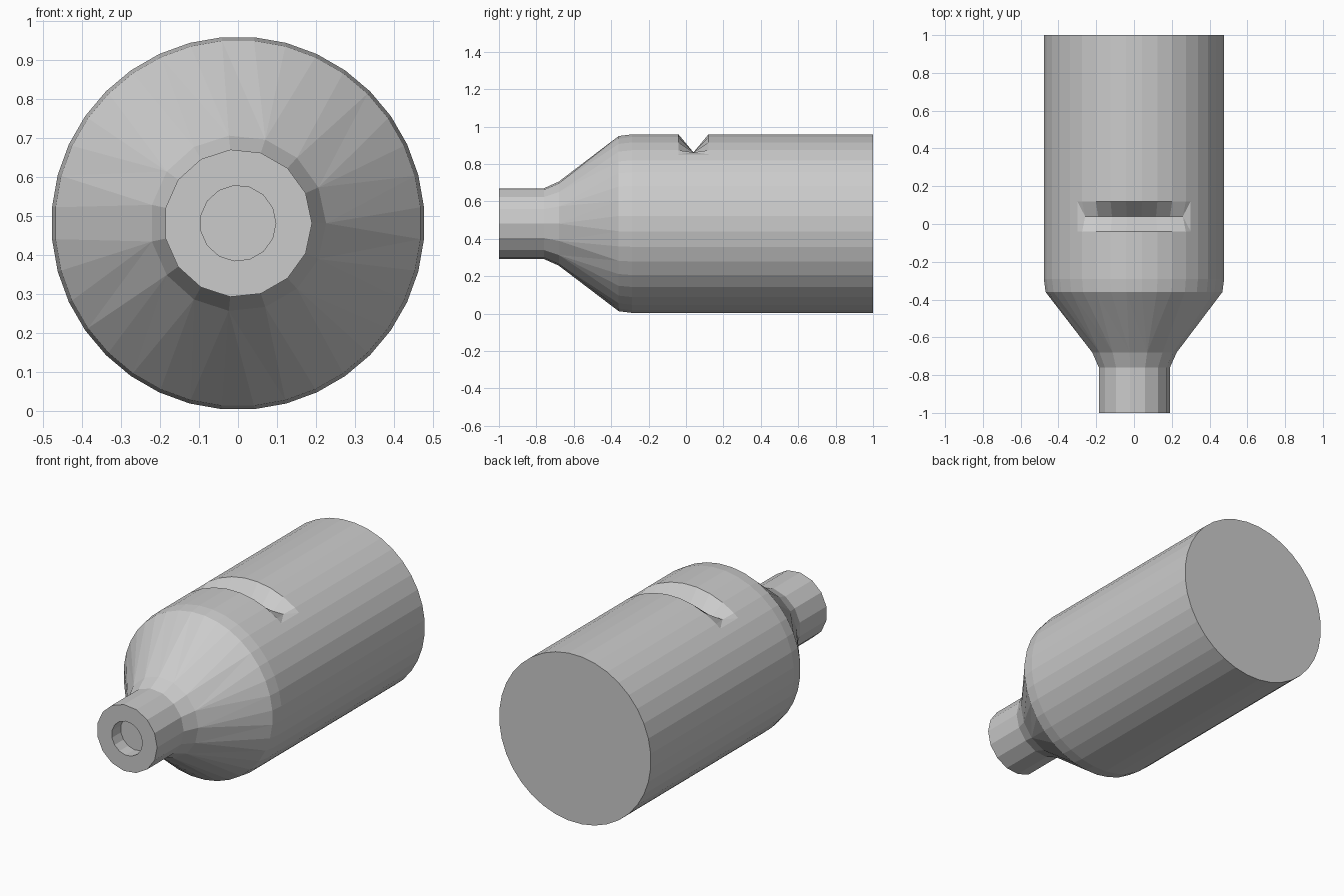
import bpy
import bmesh
import math
from mathutils import Vector

cube = bpy.data.objects.get("Cube")
if cube:
    bpy.data.objects.remove(cube)

AXIS_Z = 0.481
bm = bmesh.new()


def ring(y, radius, sides, offset=0.0, notch_points=False):
    """Loop of vertices around the long axis, with optional notch end points."""
    pts = []
    for i in range(sides):
        a = math.radians(offset) + math.tau * i / sides
        pts.append(Vector((radius * math.cos(a), y, AXIS_Z + radius * math.sin(a))))
    if notch_points:
        pts.insert(13, pts[12].lerp(pts[13], 0.4))
        pts.insert(5, pts[4].lerp(pts[5], 0.6))
    return [bm.verts.new(p) for p in pts]


def bridge(a, b, skip=()):
    """Quads between rings of equal count."""
    n = len(a)
    for i in range(n):
        if i not in skip:
            j = (i + 1) % n
            bm.faces.new((a[i], a[j], b[j], b[i]))


def zip_rings(a, b):
    """Triangles between rings of different count, advancing by angle."""
    def angle(loop, k):
        v = loop[k % len(loop)].co
        return math.atan2(v.z - AXIS_Z, v.x) % math.tau + math.tau * (k // len(loop))
    i = j = 0
    while i < len(a) or j < len(b):
        va, vb = a[i % len(a)], b[j % len(b)]
        if j == len(b) or (i < len(a) and angle(a, i + 1) <= angle(b, j + 1)):
            i += 1
            bm.faces.new((va, a[i % len(a)], vb))
        else:
            j += 1
            bm.faces.new((va, b[j % len(b)], vb))


# Main barrel with a rounded shoulder
barrel = [ring(y, r, 36, 5, True) for y, r in
          ((1, 0.479), (0.12, 0.479), (-0.04, 0.479), (-0.29, 0.479), (-0.36, 0.47))]
bm.faces.new(barrel[0])
NOTCH = range(5, 14)
for k in range(4):
    bridge(barrel[k], barrel[k + 1], NOTCH if k == 1 else ())

# V notch across the top
back, front = barrel[1], barrel[2]
valley = {i: bm.verts.new((front[i].co.x * 0.94, 0.04, 0.862)) for i in range(6, 14)}
for edge in (front, back):
    for i in range(6, 13):
        bm.faces.new((edge[i], edge[i + 1], valley[i + 1], valley[i]))
for end, inner in ((5, 6), (14, 13)):
    tip = valley[inner]
    bm.faces.new((front[end], front[inner], tip))
    bm.faces.new((back[end], back[inner], tip))
    bm.faces.new((front[end], back[end], tip))

# Tapered cone, neck, mouth rim and blind bore
neck = [ring(y, r, 15) for y, r in
        ((-0.68, 0.226), (-0.76, 0.19), (-1, 0.19), (-1, 0.097), (-0.92, 0.097))]
zip_rings(barrel[4], neck[0])
for k in range(4):
    bridge(neck[k], neck[k + 1])
bm.faces.new(neck[4])

bmesh.ops.recalc_face_normals(bm, faces=bm.faces[:])
mesh = bpy.data.meshes.new("barrel_body")
bm.to_mesh(mesh)
bm.free()
body = bpy.data.objects.new("barrel_body", mesh)
bpy.context.collection.objects.link(body)

# Plain grey finish
grey = bpy.data.materials.new("light_grey")
grey.use_nodes = True
colour = (0.6, 0.6, 0.6, 1)
grey.diffuse_color = colour
grey.node_tree.nodes["Principled BSDF"].inputs["Base Color"].default_value = colour
mesh.materials.append(grey)
